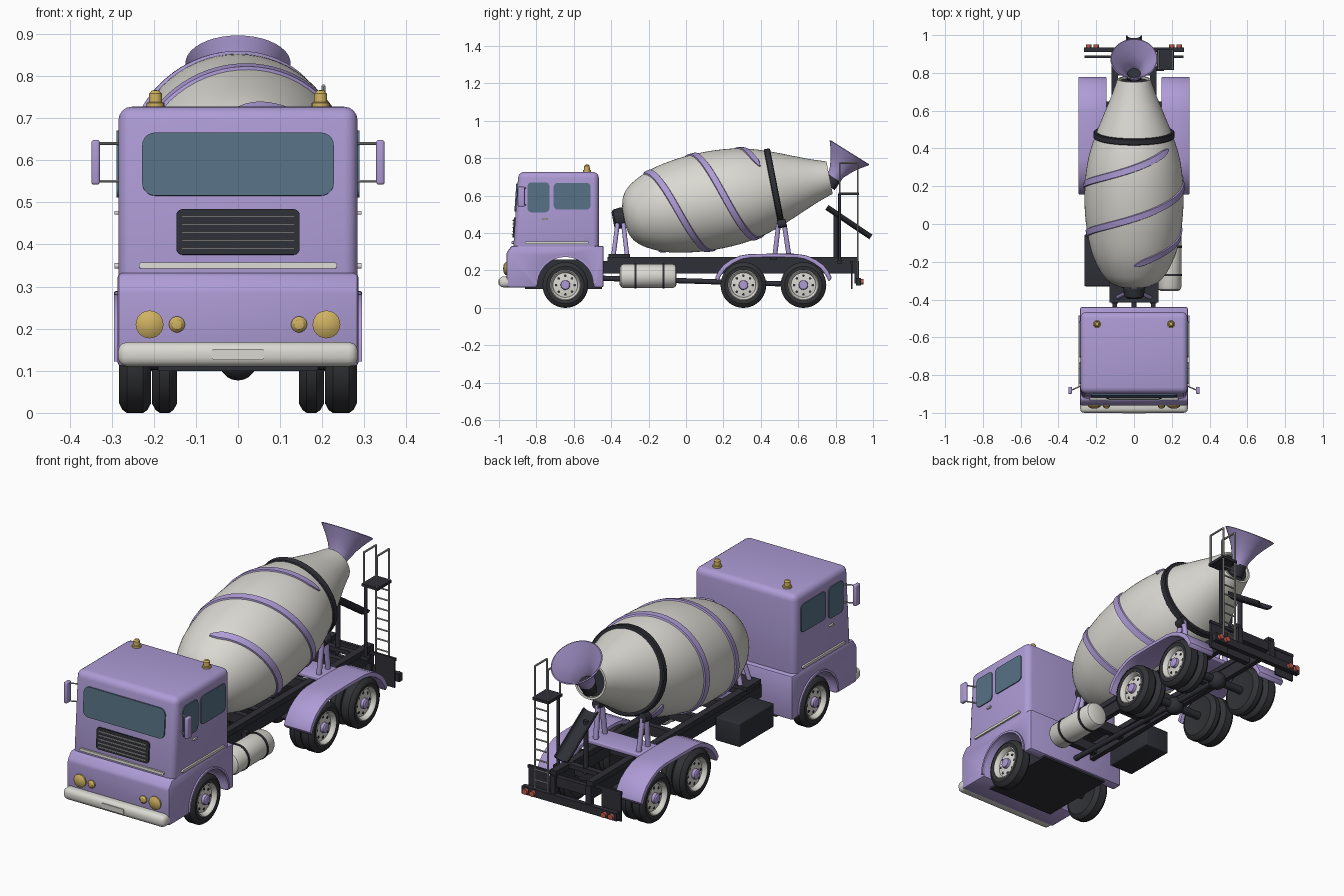
import bpy, bmesh, math
from mathutils import Vector, Matrix

if "Cube" in bpy.data.objects:
    bpy.data.objects.remove(bpy.data.objects["Cube"])

def material(name, r, g, b):
    m = bpy.data.materials.new(name)
    m.diffuse_color = (r, g, b, 1)
    m.use_nodes = True
    m.node_tree.nodes["Principled BSDF"].inputs["Base Color"].default_value = m.diffuse_color
    return m

LILAC = material("lilac paint", .42, .33, .67)
CREAM = material("cream", .70, .69, .64)
DARK = material("dark metal", .028, .029, .038)
TIRE = material("tire rubber", .032, .033, .037)
GOLD = material("amber lamp", .62, .44, .12)
GLASS = material("blue glass", .095, .165, .235)
RED = material("red lamp", .50, .10, .07)
STEEL = material("grey steel", .42, .42, .41)

def finish(name, bm, mat):
    bmesh.ops.remove_doubles(bm, verts=bm.verts, dist=1e-5)
    bmesh.ops.recalc_face_normals(bm, faces=bm.faces)
    me = bpy.data.meshes.new(name)
    bm.to_mesh(me)
    bm.free()
    me.materials.append(mat)
    ob = bpy.data.objects.new(name, me)
    bpy.context.collection.objects.link(ob)
    return ob

def round_edges(bm, width, segs=3):
    if width:
        es = [e for e in bm.edges if len(e.link_faces) == 2 and e.calc_face_angle(0) > .6]
        bmesh.ops.bevel(bm, geom=es, offset=width, segments=segs, affect='EDGES', profile=.5)

def box(name, lo, hi, mat, bevel=0):
    lo, hi = Vector(lo), Vector(hi)
    bm = bmesh.new()
    bmesh.ops.create_cube(bm, size=1, matrix=Matrix.Translation((lo + hi) / 2) @ Matrix.Diagonal((*(hi - lo), 1)))
    round_edges(bm, bevel)
    return finish(name, bm, mat)

def extrude(name, pts, depth, mat, mtx=Matrix(), bevel=0, segs=3):
    bm = bmesh.new()
    f = bm.faces.new([bm.verts.new((x, y, 0)) for x, y in pts])
    r = bmesh.ops.extrude_face_region(bm, geom=[f])
    bmesh.ops.translate(bm, vec=(0, 0, depth), verts=[v for v in r["geom"] if isinstance(v, bmesh.types.BMVert)])
    bmesh.ops.recalc_face_normals(bm, faces=bm.faces)
    round_edges(bm, bevel, segs)
    bm.transform(mtx)
    return finish(name, bm, mat)

YZ = Matrix(((0, 0, 1, 0), (1, 0, 0, 0), (0, 1, 0, 0), (0, 0, 0, 1)))  # outline in y,z; depth along x

def prism(name, pts, x0, x1, mat, bevel=0, segs=3):
    return extrude(name, pts, x1 - x0, mat, Matrix.Translation((x0, 0, 0)) @ YZ, bevel, segs)

def plate(name, w, h, r, depth, mat, pos, rot):
    pts = []
    for k, (sx, sy) in enumerate(((1, 1), (-1, 1), (-1, -1), (1, -1))):
        for i in range(6):
            a = math.pi / 2 * (k + i / 5)
            pts.append((sx * (w / 2 - r) + r * math.cos(a), sy * (h / 2 - r) + r * math.sin(a)))
    m = Matrix.Translation(pos) @ Matrix.Rotation(rot[1], 4, 'Z') @ Matrix.Rotation(rot[0], 4, 'X')
    return extrude(name, pts, depth, mat, m)

def revolve(name, prof, o, d, mat, seg=32):
    # prof holds (distance along axis, radius)
    m = Matrix.Translation(o) @ Vector(d).to_track_quat('Z', 'Y').to_matrix().to_4x4()
    bm = bmesh.new()
    rings = [[bm.verts.new((r * math.cos(2 * math.pi * i / seg), r * math.sin(2 * math.pi * i / seg), s))
              for i in range(seg)] for s, r in prof]
    for a, b in zip(rings, rings[1:]):
        for i in range(seg):
            bm.faces.new((a[i], a[(i + 1) % seg], b[(i + 1) % seg], b[i]))
    bm.transform(m)
    return finish(name, bm, mat)

def rod(name, a, b, r, mat, seg=12):
    a, b = Vector(a), Vector(b)
    n = (b - a).length
    return revolve(name, [(0, 0), (0, r), (n, r), (n, 0)], a, b - a, mat, seg)

# ---- cab ----
WZ, FY = .122, -.645
prism("upper_cab", [(-.925, .3), (-.896, .727), (-.466, .727), (-.466, .3)], -.284, .284, LILAC, .032, 4)
arch = [(FY + .15 * math.cos(math.pi * i / 20), WZ + .15 * math.sin(math.pi * i / 20)) for i in range(21)]
lower = [(-.44, .11)] + [(FY + .15, .11)] + arch + [(FY - .15, .11), (-.96, .11), (-.96, .295), (-.932, .332), (-.44, .332)]
prism("lower_cab", lower, -.286, .286, LILAC, .01, 2)
box("cab_underside", (-.19, -.86, .1), (.19, -.45, .26), DARK)
lip = arch + [(FY + (y - FY) * 1.07, WZ + (z - WZ) * 1.07) for y, z in reversed(arch)]
tilt = math.radians(86.1)
plate("windshield", .455, .15, .03, .012, GLASS, (0, -.9005, .59), (tilt, 0))
plate("grille_panel", .293, .108, .014, .012, DARK, (0, -.912, .429), (tilt, 0))
for i in range(5):
    z = .391 + i * .019
    box("grille_slat", (-.134, -.932 + i * .0013, z - .002), (.134, -.915, z + .002), STEEL)
plate("front_trim", .47, .014, .006, .016, CREAM, (0, -.916, .349), (tilt, 0))
box("front_bumper", (-.285, -1, .11), (.285, -.93, .168), CREAM, .022)
plate("number_plate", .124, .026, .006, .005, CREAM, (0, -.998, .139), (math.pi / 2, 0))
for s in (-1, 1):
    rot = (math.pi / 2, s * math.pi / 2)
    x = s * .281
    prism("wheel_arch_lip", lip, min(s * .28, s * .294), max(s * .28, s * .294), LILAC)
    plate("door_window", .117, .16, .022, .008, GLASS, (x, -.789, .591), rot)
    plate("rear_side_window", .197, .143, .022, .008, GLASS, (x, -.609, .597), rot)
    plate("side_trim", .34, .013, .006, .012, CREAM, (x, -.69, .349), rot)
    plate("door_handle", .03, .009, .004, .012, CREAM, (x, -.753, .475), rot)
    for lx, r in ((.21, .033), (.145, .019)):
        revolve("headlight", [(0, r), (.012, r), (.014, r * .88), (.02, r * .6), (.023, 0)],
                (s * lx, -.955, .21), (0, -1, 0), GOLD, 24)
    box("mirror", (s * .338 - .01, -.9, .542), (s * .338 + .01, -.862, .648), LILAC, .006)
    for z in (.55, .64):
        rod("mirror_arm", (s * .275, -.855, z), (s * .338, -.882, z), .0035, STEEL, 8)
    revolve("roof_beacon", [(0, .021), (.014, .021), (.016, .016), (.036, .015), (.043, .009), (.045, 0)],
            (s * .196, -.53, .722), (0, 0, 1), GOLD, 20)

# ---- wheels ----
def wheel(x, y, s, w, outer=True):
    d = (s, 0, 0)
    revolve("tire", [(.004, 0), (.004, .08), (0, .1), (.008, .115), (.018, .122), (w - .018, .122), (w - .008, .115),
                     (w, .1), (w - .003, .082), (w - .03, .078), (w - .03, 0)], (x, y, WZ), d, TIRE, 40)
    if not outer:
        return
    revolve("wheel_rim", [(w - .028, .08), (w - .004, .083), (w - .001, .078), (w - .006, .073), (w - .024, .066),
                          (w - .018, .032), (w - .018, 0)], (x, y, WZ), d, CREAM, 32)
    revolve("hub", [(w - .02, .026), (w - .004, .024), (w, .018), (w, 0)], (x, y, WZ), d, LILAC, 16)
    for i in range(8):
        a = math.pi * i / 4
        p = Vector((x + s * (w - .024), y + .05 * math.cos(a), WZ + .05 * math.sin(a)))
        rod("rim_hole", p, p + Vector((s * .0045, 0, 0)), .007, DARK, 10)

for y in (FY, .307, .628):
    rod("axle", (-.22, y, WZ), (.22, y, WZ), .02, DARK, 16)
    for s in (-1, 1):
        wheel(s * .207, y, s, .075)
        if y > 0:
            wheel(s * .145, y, s, .059, False)
for y in (.307, .628):
    revolve("differential", [(-.045 * math.cos(math.pi * i / 10), .045 * math.sin(math.pi * i / 10))
                             for i in range(11)], (0, y, WZ), (0, 1, 0), DARK, 20)
rod("drive_shaft", (0, -.5, .16), (0, .628, .125), .014, DARK)

# ---- chassis, tank and box ----
for s in (-1, 1):
    box("frame_rail", (s * .102 - .013, -.46, .185), (s * .102 + .013, .917, .25), DARK)
    box("upper_rail", (s * .102 - .018, -.42, .245), (s * .102 + .018, .915, .273), DARK)
for y in (-.4, -.2, 0, .2, .467, .75, .9):
    box("cross_member", (-.1, y - .015, .195), (.1, y + .015, .245), DARK)
revolve("fuel_tank", [(0, 0), (0, .045), (.007, .058), (.02, .064), (.285, .064), (.298, .058), (.305, .045), (.305, 0)],
        (.187, -.355, .17), (0, 1, 0), CREAM)
for y in (-.27, -.12):
    rod("tank_strap", (.187, y - .006, .17), (.187, y + .006, .17), .067, DARK, 32)
    box("tank_bracket", (.1, y - .012, .18), (.14, y + .012, .23), DARK)
box("tool_box", (-.262, -.33, .115), (-.125, -.055, .235), DARK, .006)

# ---- rear fenders ----
top = [(.155, .16), (.172, .195), (.2, .23), (.24, .258), (.29, .28), (.34, .288), (.467, .29)]
top += [(.935 - y, z) for y, z in reversed(top[:-1])]
under = [(.467 + (y - .467) * .945, z - .02) for y, z in top]
for s in (-1, 1):
    prism("rear_fender", top + under[::-1], min(s * .145, s * .295), max(s * .145, s * .295), LILAC, .006, 2)
    box("fender_bracket", (s * .15 - .04, .45, .255), (s * .15 + .04, .485, .275), DARK)
    # mud flaps, rear bar hangers and tail lamps
    box("mud_flap", (s * .205 - .055, .882, .1), (s * .205 + .055, .89, .25), DARK)
    box("rear_bar_hanger", (s * .1 - .015, .9, .13), (s * .1 + .015, .925, .25), DARK)
    for x in (.2, .24):
        rod("tail_lamp", (s * x, .93, .14), (s * x, .95, .14), .014, RED, 16)
box("flap_rail", (-.262, .88, .235), (.262, .892, .25), DARK)
box("rear_bar", (-.265, .91, .12), (.265, .935, .16), DARK)

# ---- mixer drum ----
ANG = math.radians(11)
AX, UP, RT = Vector((0, math.cos(ANG), math.sin(ANG))), Vector((0, -math.sin(ANG), math.cos(ANG))), Vector((1, 0, 0))
NOSE = Vector((0, -.322, .485))
KEYS = [(0, .095), (.02, .132), (.07, .175), (.18, .225), (.32, .253), (.45, .262), (.58, .257), (.69, .24),
        (.81, .203), (.95, .147), (1.03, .115), (1.11, .088)]

def drum_radius(s):
    i = max(k for k in range(len(KEYS) - 1) if KEYS[k][0] <= s or k == 0)
    def slope(k):
        a, b = KEYS[max(k - 1, 0)], KEYS[min(k + 1, len(KEYS) - 1)]
        return (b[1] - a[1]) / (b[0] - a[0])
    (s0, r0), (s1, r1) = KEYS[i], KEYS[i + 1]
    h = s1 - s0
    t = (s - s0) / h
    return ((2 * t**3 - 3 * t * t + 1) * r0 + (t**3 - 2 * t * t + t) * h * slope(i)
            + (3 * t * t - 2 * t**3) * r1 + (t**3 - t * t) * h * slope(i + 1))

prof = [(1.11 * (i / 48) ** 1.3, drum_radius(1.11 * (i / 48) ** 1.3)) for i in range(49)]
revolve("mixer_drum", [(-.012, 0), (-.01, .05)] + prof + [(1.11, .078), (1.05, .07), (1.05, 0)], NOSE, AX, CREAM, 64)
rod("drum_mouth", NOSE + AX * 1.05, NOSE + AX * 1.1, .074, DARK, 32)
revolve("drum_ring", [(.793, .18), (.793, .21), (.797, .215), (.823, .215), (.827, .21), (.827, .18)], NOSE, AX, DARK, 64)

# two raised spiral stripes
for k in (0, 1):
    bm = bmesh.new()
    rows = []
    for i in range(97):
        a = 2 * math.pi * 1.15 * i / 96
        s = .141 + .534 * a / (2 * math.pi)
        w = .022 * math.sqrt(max(.04, min(1, i / 3, (96 - i) / 3)))
        direction = UP * math.cos(a + k * math.pi) + RT * math.sin(a + k * math.pi)
        rows.append([bm.verts.new(NOSE + AX * (s + w * u) + direction * (drum_radius(s + w * u) + h))
                     for u, h in ((-1, -.006), (-.75, .007), (.75, .007), (1, -.006))])
    for a, b in zip(rows, rows[1:]):
        for j in range(4):
            bm.faces.new((a[j], a[(j + 1) % 4], b[(j + 1) % 4], b[j]))
    bm.faces.new(rows[0])
    bm.faces.new(rows[-1])
    finish("spiral_stripe", bm, LILAC)

# ---- drum supports ----
revolve("drum_motor", [(-.07, 0), (-.07, .04), (-.06, .053), (-.015, .057), (-.002, .05), (.01, .04)], NOSE, AX, DARK, 24)
box("motor_base", (-.13, -.415, .268), (.13, -.3, .288), DARK)
box("ring_base", (-.15, .44, .27), (.15, .58, .29), LILAC, .004)
for s in (-1, 1):
    for y, yt in ((-.388, -.366), (-.315, -.335)):
        rod("motor_strut", (s * .085, y, .28), (s * .04, yt, .45), .012, LILAC)
    for y, yt in ((.475, .495), (.55, .525)):
        rod("ring_strut", (s * .12, y, .28), (s * .125, yt, .45), .013, LILAC)
    rod("ring_roller", (s * .13, .49, .446), (s * .13, .535, .455), .022, DARK, 20)

# ---- hopper and discharge chute ----
HD = Vector((0, .53, .848))
revolve("loading_hopper", [(-.158, .04), (-.13, .044), (-.08, .068), (-.04, .094), (0, .125), (.003, .12),
                           (-.04, .088), (-.08, .062), (-.13, .036), (-.158, .034), (-.158, .04)],
        (0, .874, .83), HD, LILAC, 40)
rod("hopper_throat", (0, .765, .65), (0, .8, .7), .036, DARK, 20)
cs = [(.042 * math.cos(math.pi * i / 10), -.03 * math.sin(math.pi * i / 10)) for i in range(11)]
cs += [(x * .85, y * .75) for x, y in reversed(cs)]
m = Matrix.Translation((0, .762, .55)) @ Matrix.Rotation(math.radians(-34), 4, 'X') @ Matrix.Rotation(math.pi / 2, 4, 'X')
extrude("discharge_chute", cs, -.283, DARK, m)
rod("chute_post", (0, .8, .24), (0, .8, .51), .012, DARK)
box("chute_cross_beam", (-.1, .785, .25), (.1, .815, .272), DARK)

# ---- ladder and platform ----
box("ladder_platform", (.122, .815, .604), (.212, .925, .618), DARK)
for x in (.13, .203):
    rod("ladder_rail", (x, .918, .15), (x, .918, .775), .005, STEEL, 8)
    rod("hand_rail_top", (x, .822, .775), (x, .918, .775), .005, STEEL, 8)
    rod("hand_rail_front", (x, .822, .61), (x, .822, .775), .005, STEEL, 8)
for i in range(8):
    rod("ladder_rung", (.13, .918, .2 + i * .052), (.203, .918, .2 + i * .052), .004, STEEL, 8)
rod("platform_post", (.14, .822, .25), (.14, .822, .61), .008, DARK)
box("post_foot", (.1, .81, .235), (.16, .834, .255), DARK)

bpy.ops.object.select_all(action='SELECT')
bpy.context.view_layer.objects.active = bpy.context.selected_objects[0]
bpy.ops.object.shade_smooth_by_angle(angle=math.radians(32))
